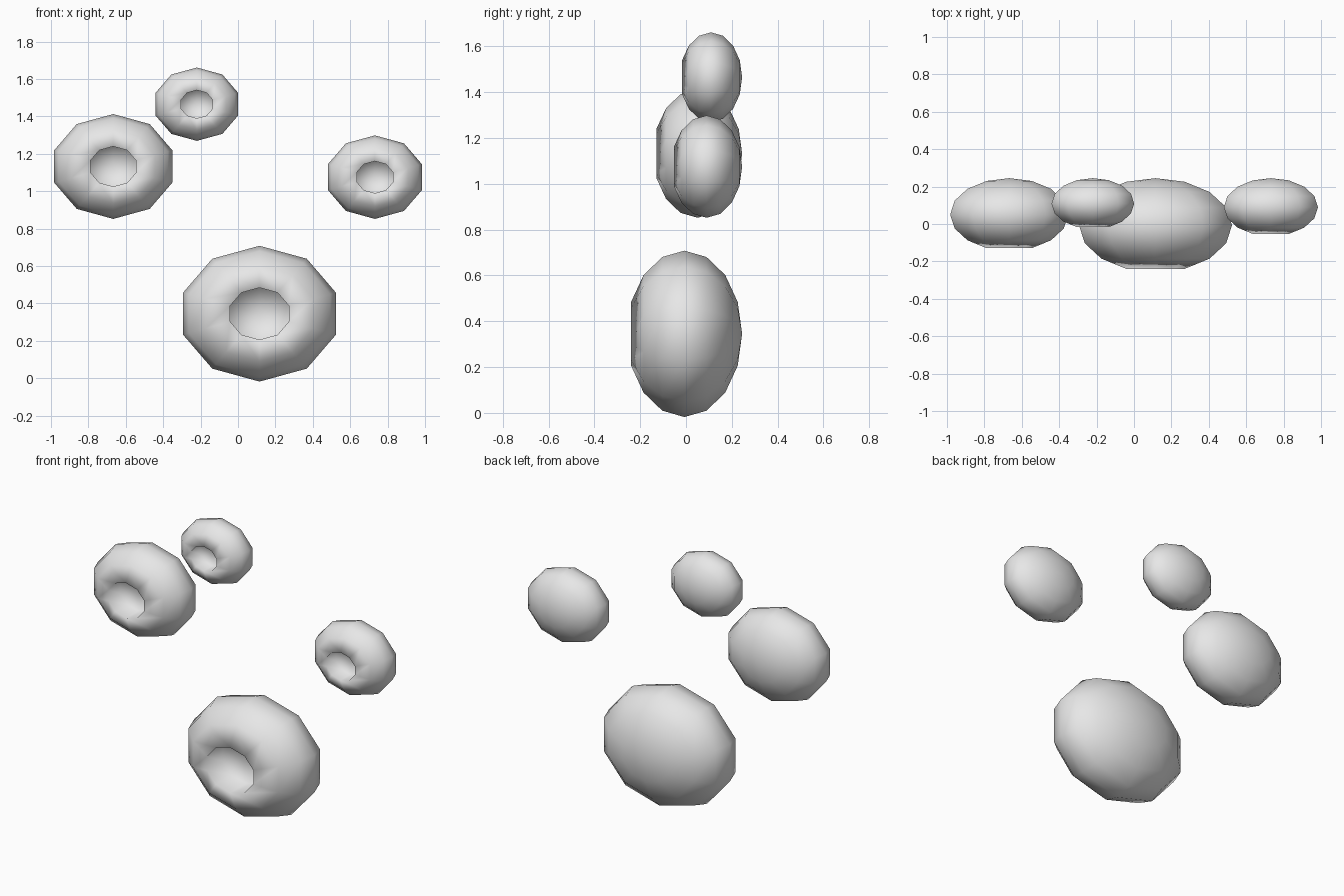
import bpy
import bmesh
from math import radians
from mathutils import Matrix, Vector

cube = bpy.data.objects.get("Cube")
if cube:
    bpy.data.objects.remove(cube, do_unlink=True)

grey = bpy.data.materials.new("plain_grey")
grey.use_nodes = True
grey.diffuse_color = (0.8, 0.8, 0.8, 1)
grey.node_tree.nodes["Principled BSDF"].inputs["Base Color"].default_value = (0.8, 0.8, 0.8, 1)

RADII = Vector((0.43, 0.252, 0.363))   # half sizes of the largest pod
BACK = 0.245                           # all pods share one back plane
RECESS = 0.6                           # recess depth in units of the y radius


def hollow_pod(name, x, z, size):
    """Flattened sphere on the y axis with a straight recess in its front cap."""
    bm = bmesh.new()
    bmesh.ops.create_uvsphere(bm, u_segments=10, v_segments=8, radius=1)
    bmesh.ops.rotate(bm, verts=bm.verts, matrix=Matrix.Rotation(radians(90), 3, "X"))

    # Push the front cap straight in
    cap = [f for f in bm.faces if f.calc_center_median().y < -0.93]
    new = bmesh.ops.extrude_face_region(bm, geom=cap)["geom"]
    floor = [v for v in new if isinstance(v, bmesh.types.BMVert)]
    bmesh.ops.translate(bm, verts=floor, vec=(0, RECESS, 0))
    bmesh.ops.delete(bm, geom=[f for f in cap if f.is_valid], context="FACES")
    bmesh.ops.recalc_face_normals(bm, faces=bm.faces)

    bmesh.ops.scale(bm, verts=bm.verts, vec=RADII * size)
    for face in bm.faces:
        face.smooth = True

    mesh = bpy.data.meshes.new(name)
    bm.to_mesh(mesh)
    bm.free()
    mesh.materials.append(grey)
    pod = bpy.data.objects.new(name, mesh)
    pod.location = (x, BACK - RADII.y * size, z)
    bpy.context.collection.objects.link(pod)


hollow_pod("large_lower_pod", 0.115, 0.345, 1.0)
hollow_pod("right_pod", -0.667, 1.132, 0.772)
hollow_pod("top_pod", -0.22, 1.465, 0.54)
hollow_pod("left_pod", 0.732, 1.075, 0.615)
